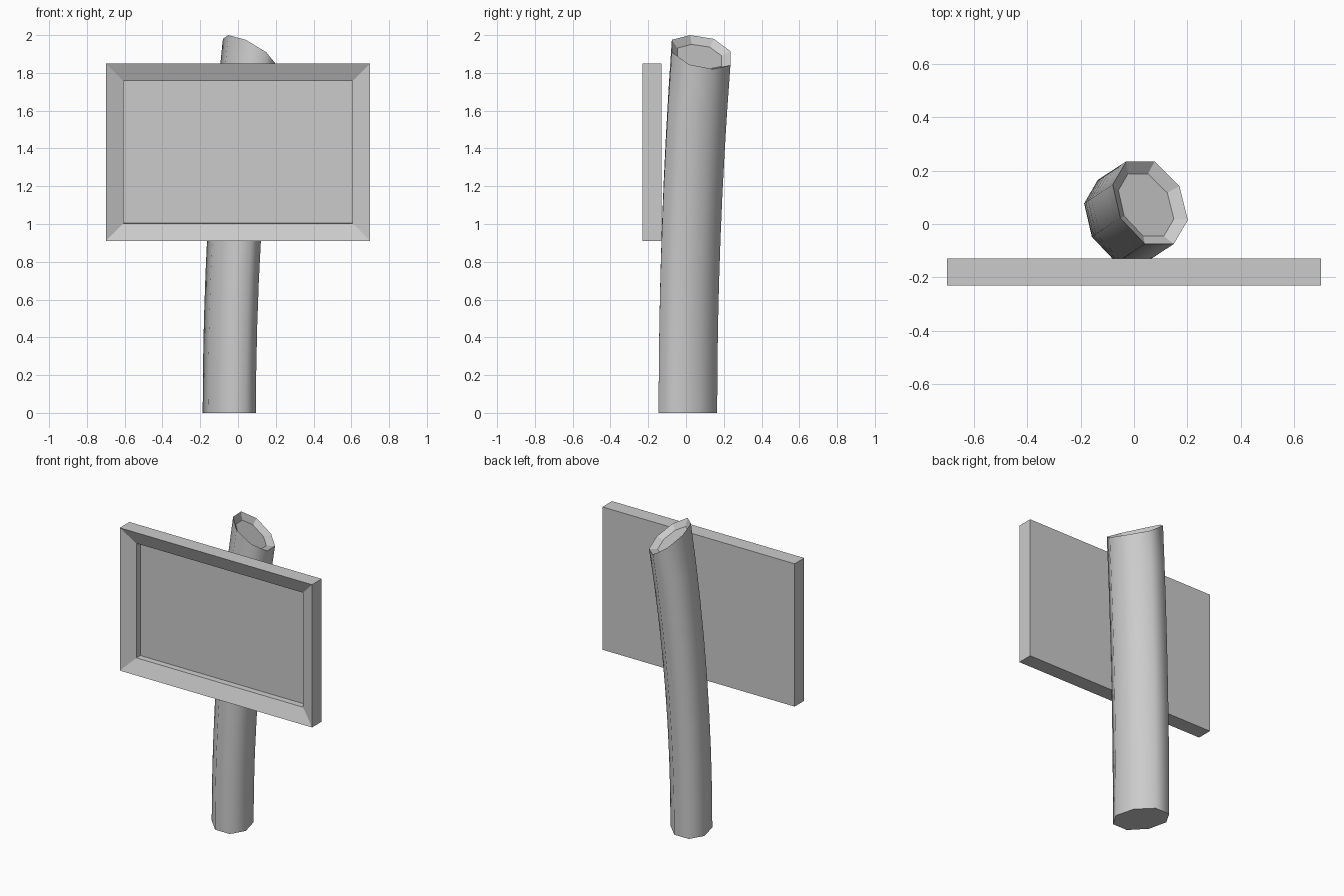
import bpy, bmesh

if "Cube" in bpy.data.objects:
    bpy.data.objects.remove(bpy.data.objects["Cube"])


def finish(bm, name):
    mesh = bpy.data.meshes.new(name)
    bm.to_mesh(mesh)
    bm.free()
    obj = bpy.data.objects.new(name, mesh)
    bpy.context.collection.objects.link(obj)
    return obj


def inset(bm, face, thickness, depth):
    bm.normal_update()
    bmesh.ops.inset_individual(bm, faces=[face], thickness=thickness,
                               depth=depth, use_even_offset=True)


# Sign board: box with a sloped frame and a recessed panel
bm = bmesh.new()
bmesh.ops.create_cube(bm, size=1)
for v in bm.verts:
    v.co = (v.co.x * 1.4, v.co.y * 0.1 - 0.18, v.co.z * 0.94 + 1.38)
bm.normal_update()
front = min(bm.faces, key=lambda f: f.normal.y)
inset(bm, front, 0.093, -0.04)
inset(bm, front, 0.001, -0.04)
finish(bm, "sign_board")

# Post: eight-sided log, curving to one side, cut at a slant
# x, y of the foot outline and the height of the cut above each corner
outline = [(-0.136, 0.165, 1.915), (-0.03, 0.165, 1.84), (0.063, 0.072, 1.82),
           (0.095, -0.055, 1.845), (0.042, -0.145, 1.91), (-0.066, -0.145, 1.975),
           (-0.158, -0.048, 2.0), (-0.187, 0.077, 1.98)]
lean_x, lean_y, steps = 0.107, 0.07, 8

bm = bmesh.new()
rings = []
for i in range(steps + 1):
    t = i / steps
    rings.append([bm.verts.new((x + lean_x * t * t, y + lean_y * t * t, z * t))
                  for x, y, z in outline])
for low, high in zip(rings, rings[1:]):
    for k in range(8):
        n = (k + 1) % 8
        bm.faces.new((low[k], low[n], high[n], high[k])).smooth = True
bm.faces.new(rings[0])
top = bm.faces.new(rings[-1])
bmesh.ops.recalc_face_normals(bm, faces=bm.faces[:])

# Hollowed cut face
inset(bm, top, 0.04, -0.03)
for f in bm.faces:
    if len(f.verts) == 8 or all(v.co.z > 1.76 for v in f.verts):
        f.smooth = False
finish(bm, "post")
